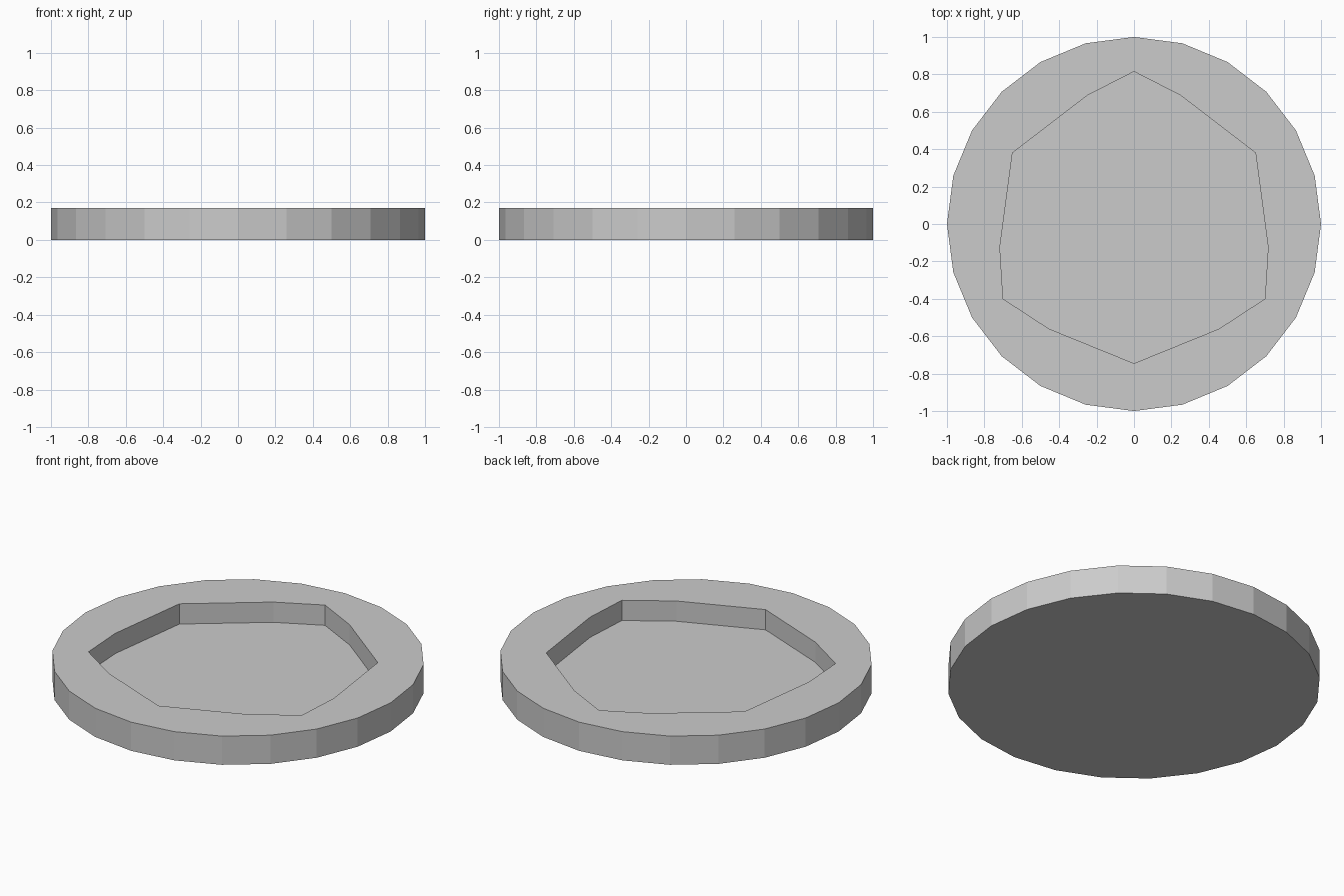
import bpy, bmesh
from math import sin, cos, pi

if "Cube" in bpy.data.objects:
    bpy.data.objects.remove(bpy.data.objects["Cube"])

HEIGHT, FLOOR = 0.17, 0.05

# 24-sided rim and mirrored recess outline, both counter-clockwise
rim = [(cos(i * pi / 12), sin(i * pi / 12)) for i in range(24)]
half = [(0, -0.745), (0.455, -0.56), (0.70, -0.40), (0.717, -0.125),
        (0.65, 0.38), (0.25, 0.687), (0, 0.815)]
recess = half + [(-x, y) for x, y in reversed(half[1:-1])]

bm = bmesh.new()


def ring(points, z):
    return [bm.verts.new((x, y, z)) for x, y in points]


def wall(low, high):
    n = len(low)
    for i in range(n):
        j = (i + 1) % n
        bm.faces.new((low[i], low[j], high[j], high[i]))
    return [bm.edges.get((high[i], high[(i + 1) % n])) for i in range(n)]


# Outer side and underside
base, top = ring(rim, 0), ring(rim, HEIGHT)
rim_edges = wall(base, top)
bm.faces.new(base)

# Recess walls and floor
floor, lip = ring(recess, FLOOR), ring(recess, HEIGHT)
lip_edges = wall(floor, lip)
bm.faces.new(floor)

# Flat top border between rim and recess
bmesh.ops.triangle_fill(bm, edges=rim_edges + lip_edges, use_beauty=True,
                        normal=(0, 0, 1))
bmesh.ops.recalc_face_normals(bm, faces=bm.faces[:])

mesh = bpy.data.meshes.new("recessed_disc")
bm.to_mesh(mesh)
bm.free()
bpy.context.collection.objects.link(bpy.data.objects.new("recessed_disc", mesh))
